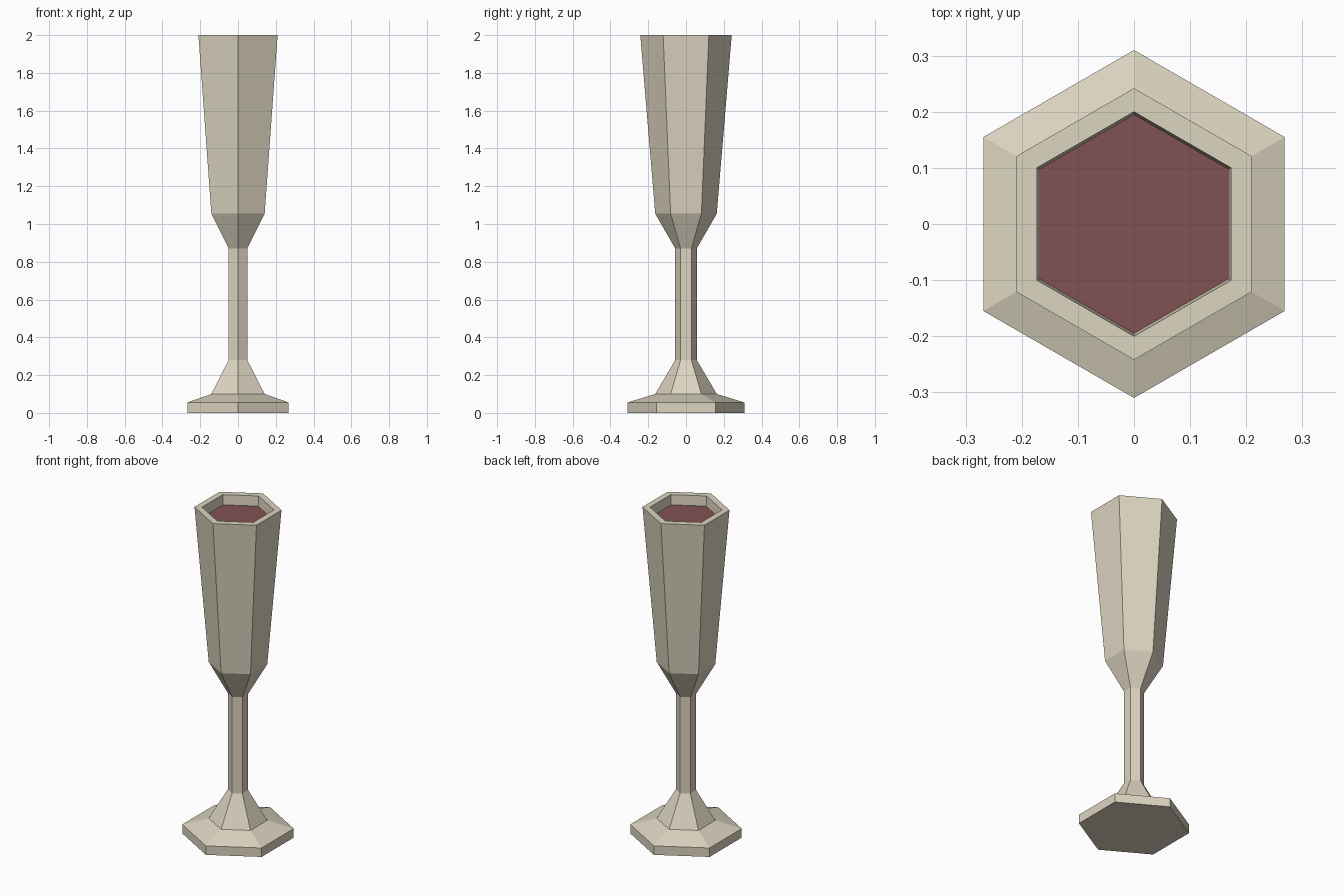
import bpy, bmesh, math

if "Cube" in bpy.data.objects:
    bpy.data.objects.remove(bpy.data.objects["Cube"])

SIDES = 6


def material(name, rgb):
    m = bpy.data.materials.new(name)
    m.diffuse_color = (*rgb, 1.0)
    m.use_nodes = True
    m.node_tree.nodes["Principled BSDF"].inputs["Base Color"].default_value = m.diffuse_color
    return m


def lathe(name, profile, mat, cap_start=True, cap_end=True):
    """Flat-sided turned solid from (radius, z) points, with corners on +y and -y."""
    bm = bmesh.new()
    rings = []
    for r, z in profile:
        angles = [math.pi / 2 + i * math.tau / SIDES for i in range(SIDES)]
        rings.append([bm.verts.new((r * math.cos(a), r * math.sin(a), z)) for a in angles])
    for a, b in zip(rings, rings[1:]):
        for i in range(SIDES):
            j = (i + 1) % SIDES
            bm.faces.new((a[i], a[j], b[j], b[i]))
    if cap_start:
        bm.faces.new(rings[0][::-1])
    if cap_end:
        bm.faces.new(rings[-1])
    mesh = bpy.data.meshes.new(name)
    bm.to_mesh(mesh)
    bm.free()
    mesh.materials.append(mat)
    ob = bpy.data.objects.new(name, mesh)
    bpy.context.collection.objects.link(ob)
    return ob


cream = material("cream", (0.72, 0.66, 0.53))
wine_red = material("wine red", (0.22, 0.084, 0.084))

# Goblet: foot, stem and bowl outside, then rim and hollow inside
lathe("goblet", [
    (0.31, 0.0), (0.31, 0.055), (0.163, 0.10),      # foot
    (0.057, 0.28), (0.057, 0.87),                   # stem
    (0.163, 1.055), (0.242, 2.0),                   # bowl
    (0.20, 2.0), (0.125, 1.08), (0.04, 0.95),       # hollow
], cream)

# Drink: thin surface just below the rim
lathe("drink", [(0.193, 1.932), (0.195, 1.94)], wine_red)
